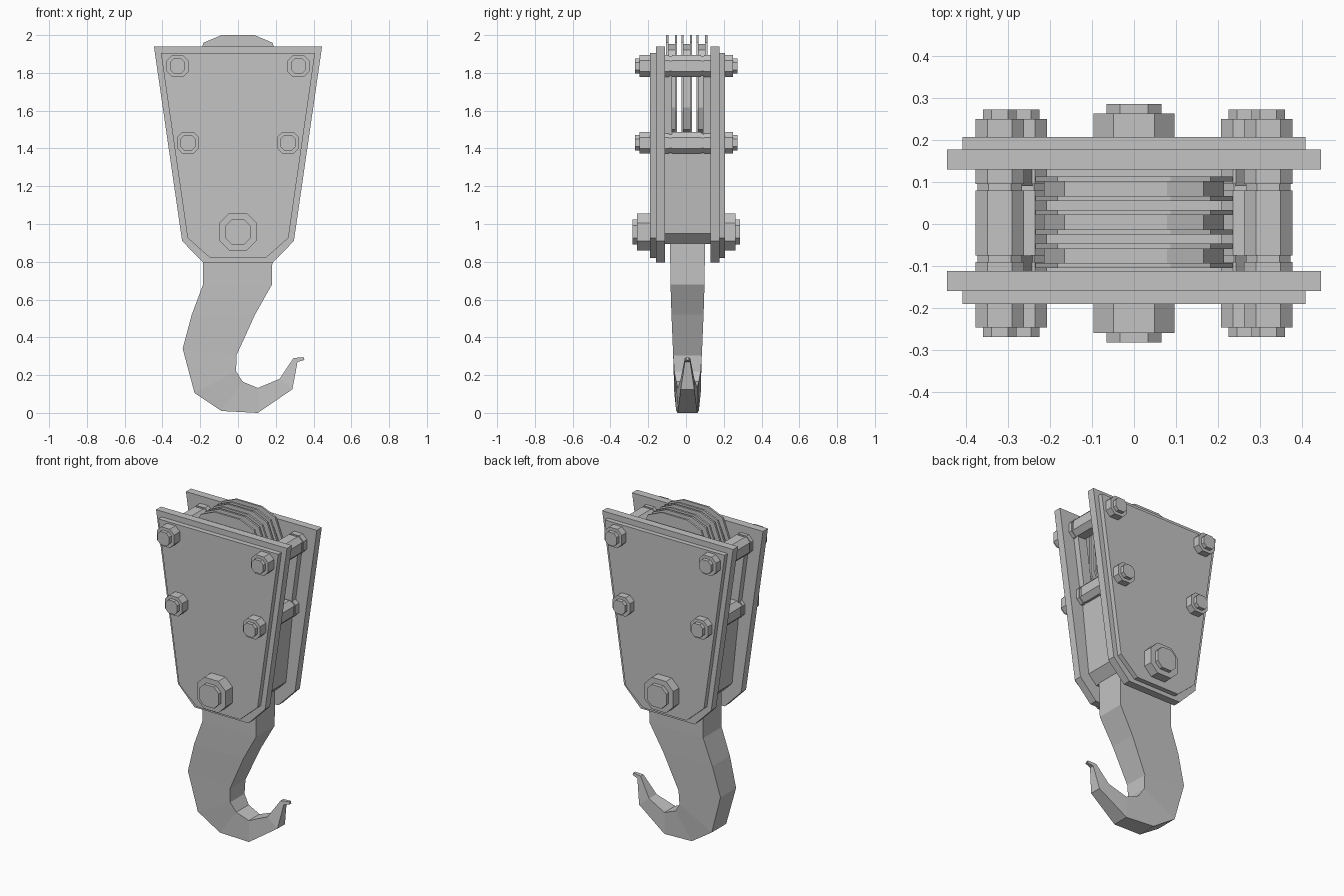
import bpy, bmesh

if "Cube" in bpy.data.objects:
    bpy.data.objects.remove(bpy.data.objects["Cube"], do_unlink=True)

steel = bpy.data.materials.new("grey steel")
steel.use_nodes = True
grey = (0.55, 0.55, 0.55, 1)
steel.diffuse_color = grey
steel.node_tree.nodes["Principled BSDF"].inputs["Base Color"].default_value = grey


def loft(name, rings):
    """Skin closed rings of equal length and cap both ends."""
    bm = bmesh.new()
    loops = [[bm.verts.new(p) for p in ring] for ring in rings]
    n = len(loops[0])
    for a, b in zip(loops, loops[1:]):
        for i in range(n):
            j = (i + 1) % n
            bm.faces.new((a[i], a[j], b[j], b[i]))
    bm.faces.new(loops[0])
    bm.faces.new(loops[-1])
    bmesh.ops.recalc_face_normals(bm, faces=bm.faces[:])
    mesh = bpy.data.meshes.new(name)
    bm.to_mesh(mesh)
    bm.free()
    mesh.materials.append(steel)
    obj = bpy.data.objects.new(name, mesh)
    bpy.context.scene.collection.objects.link(obj)
    return obj


def prism(name, outline, y0, y1):
    """Extrude an x-z outline along y."""
    return loft(name, [[(x, y, z) for x, z in outline] for y in (y0, y1)])


def mirrored(half):
    """Complete a right-hand outline with its mirror image."""
    return half + [(-x, z) for x, z in reversed(half)]


def octagon(x, z, r):
    c = r * 0.5
    pts = [(c, r), (r, c), (r, -c), (c, -r)]
    return [(x + a, z + b) for a, b in mirrored(pts)]


# Cheek plates with thinner cover plates
plate = mirrored([(0.445, 1.94), (0.296, 0.91), (0.183, 0.795)])
cover = mirrored([(0.408, 1.905), (0.267, 0.926), (0.147, 0.82)])
for side, inner, mid, outer in (("front", -0.112, -0.16, -0.191),
                                ("back", 0.13, 0.178, 0.207)):
    prism(side + "_cheek_plate", plate, inner, mid)
    prism(side + "_cover_plate", cover, mid, outer)

# Bolts: nut and smaller end cap on both faces
bolts = [(s * x, z, 0.058, 0.04, 0) for s in (-1, 1)
         for x, z in ((0.32, 1.836), (0.265, 1.43))]
bolts.append((0, 0.958, 0.097, 0.066, 0.013))
for x, z, r, cap, extra in bolts:
    for side, a, b, c in (("front", -0.185, -0.247, -0.269),
                          ("back", 0.2, 0.25, 0.273)):
        e = extra if side == "back" else -extra
        prism(side + "_nut", octagon(x, z, r), a, b + e)
        prism(side + "_bolt_end", octagon(x, z, cap), b + e, c + e)

# Spacer rods with grooved sleeves
for x, z, r, cap, extra in bolts[:4]:
    prism("spacer_rod", octagon(x, z, 0.053), -0.115, 0.135)
    for a, b in ((-0.113, -0.09), (-0.075, 0.08), (0.095, 0.131)):
        prism("spacer_sleeve", octagon(x, z, 0.058), a, b)

# Side guards: slanted bars leaving an open slot
for s in (-1, 1):
    bar = [(s * x, z) for x, z in ((0.29, 1.83), (0.35, 1.83), (0.295, 1.43), (0.235, 1.43))]
    prism("side_guard_bar", bar, -0.113, -0.075)
    prism("side_guard_bar", bar, 0.09, 0.131)

# Three sheaves, each a hub between two flanges
rim = mirrored([(0.087, 2.0), (0.182, 1.96), (0.235, 1.82),
                (0.235, 1.6), (0.182, 1.46), (0.087, 1.42)])
hub = [(x * 0.91, 1.71 + (z - 1.71) * 0.84) for x, z in rim]
for y in (-0.076, 0.004, 0.084):
    prism("sheave_hub", hub, y - 0.02, y + 0.02)
    for d in (-0.023, 0.023):
        prism("sheave_flange", rim, y + d - 0.006, y + d + 0.006)

# Swivel block between the plates
prism("swivel_block", mirrored([(0.28, 1.38), (0.235, 0.95), (0.18, 0.895)]), -0.113, 0.131)

# Hook: outer point, inner point and half thickness of each section
sections = [((-0.183, 0.92), (0.183, 0.92), 0.093),
            ((-0.185, 0.68), (0.18, 0.68), 0.09),
            ((-0.245, 0.52), (0.09, 0.52), 0.085),
            ((-0.293, 0.34), (-0.008, 0.305), 0.076),
            ((-0.23, 0.105), (-0.01, 0.22), 0.07),
            ((-0.087, 0.01), (0.025, 0.165), 0.06),
            ((0.105, 0.0), (0.105, 0.132), 0.052),
            ((0.288, 0.125), (0.22, 0.18), 0.036),
            ((0.315, 0.27), (0.293, 0.29), 0.014),
            ((0.352, 0.28), (0.347, 0.295), 0.008)]
mid_y = 0.008
loft("hook", [[(o[0], mid_y - t, o[1]), (o[0], mid_y + t, o[1]),
               (i[0], mid_y + t, i[1]), (i[0], mid_y - t, i[1])]
              for o, i, t in sections])
